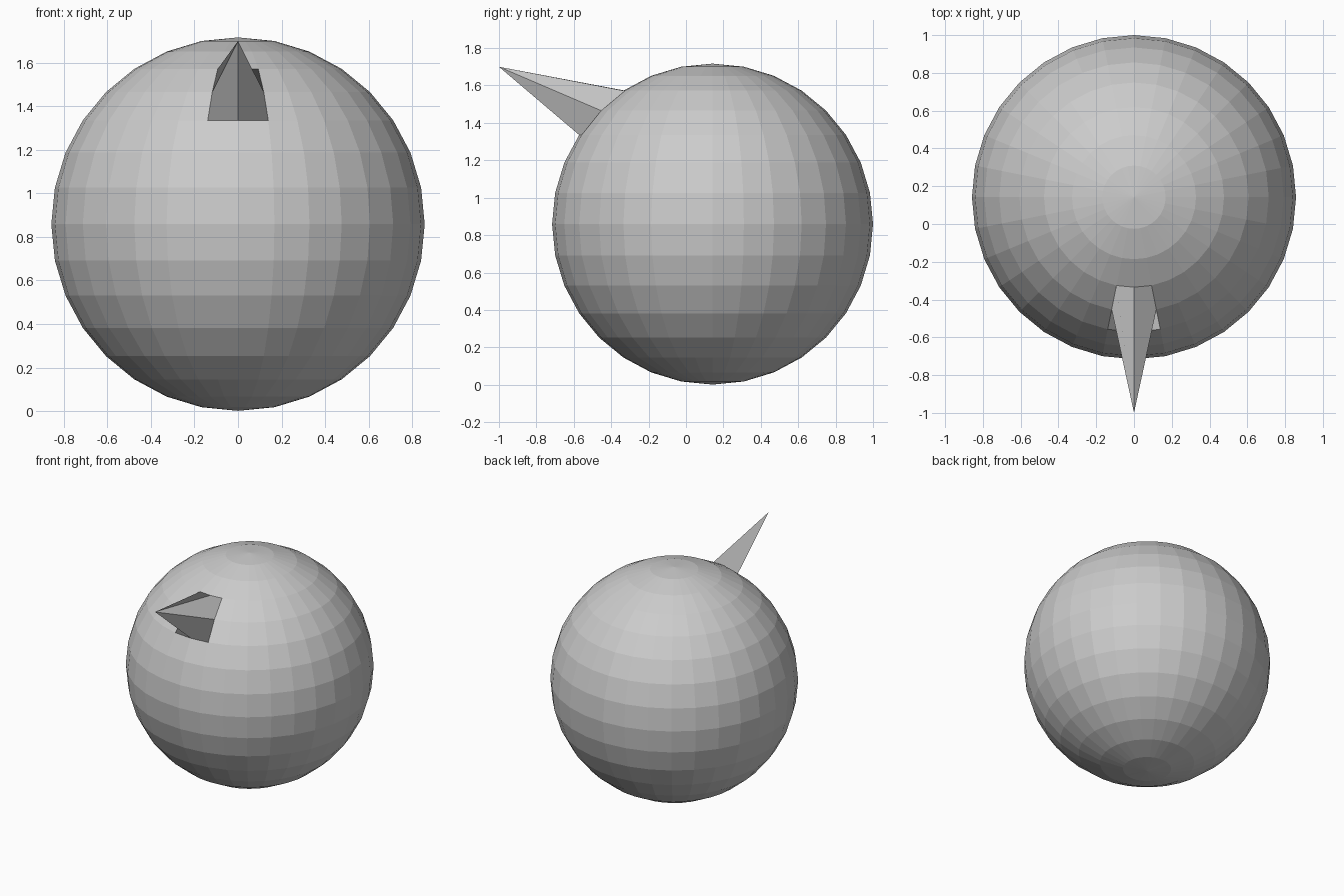
import bpy
from mathutils import Vector

if "Cube" in bpy.data.objects:
    bpy.data.objects.remove(bpy.data.objects["Cube"])

# Low-poly ball, quads with flat shading
R = 0.858
centre = Vector((0, 0.142, 0.859))
bpy.ops.mesh.primitive_uv_sphere_add(segments=32, ring_count=16, radius=R, location=centre)
ball = bpy.context.object
ball.name = "ball_with_spike"
bpy.ops.object.transform_apply(location=True, rotation=False, scale=False)

# Spike: the single vertex at the front, 45 degrees up, pulled outwards
k = R * 0.5 ** 0.5
root = centre + Vector((0, -k, k))
tip = min(ball.data.vertices, key=lambda v: (v.co - root).length)
tip.co = (0, -1.0, 1.70)
ball.data.update()
